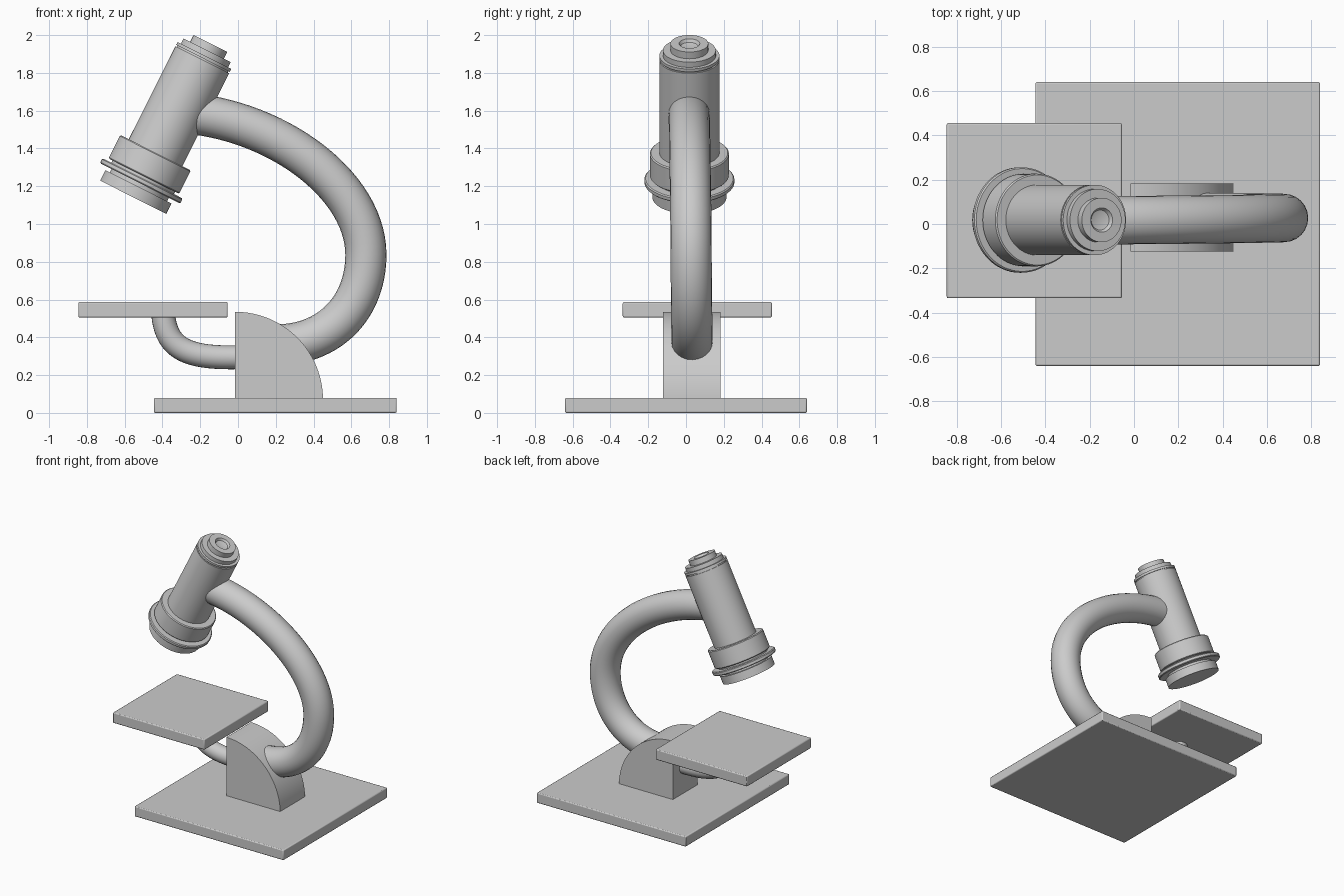
import bpy, bmesh, math
from mathutils import Vector, Matrix

cube = bpy.data.objects.get("Cube")
if cube:
    bpy.data.objects.remove(cube, do_unlink=True)

GREY = (0.6, 0.6, 0.6, 1)
grey = bpy.data.materials.new("plain grey")
grey.use_nodes = True
grey.diffuse_color = GREY
grey.node_tree.nodes["Principled BSDF"].inputs["Base Color"].default_value = GREY


def activate(obj):
    bpy.ops.object.select_all(action='DESELECT')
    obj.select_set(True)
    bpy.context.view_layer.objects.active = obj


def finish(name, bm):
    """Turn a bmesh into a named, shaded object."""
    bmesh.ops.recalc_face_normals(bm, faces=bm.faces)
    mesh = bpy.data.meshes.new(name)
    bm.to_mesh(mesh)
    bm.free()
    mesh.materials.append(grey)
    obj = bpy.data.objects.new(name, mesh)
    bpy.context.collection.objects.link(obj)
    activate(obj)
    bpy.ops.object.shade_smooth_by_angle(angle=math.radians(35))
    return obj


def slab(name, low, high):
    """Box between two corners with a fine bevel."""
    low, high = Vector(low), Vector(high)
    bm = bmesh.new()
    bmesh.ops.create_cube(bm, size=1, matrix=Matrix.Translation((low + high) / 2)
                          @ Matrix.Diagonal((*(high - low), 1)))
    obj = finish(name, bm)
    bevel = obj.modifiers.new("edge", 'BEVEL')
    bevel.width = 0.007
    bevel.segments = 2


def lathe(name, profile, matrix, steps=64):
    """Spin a (radius, height) profile about z, then place it."""
    bm = bmesh.new()
    verts = [bm.verts.new((r, 0, h)) for r, h in profile]
    edges = [bm.edges.new(pair) for pair in zip(verts, verts[1:])]
    bmesh.ops.spin(bm, geom=verts + edges, cent=(0, 0, 0), axis=(0, 0, 1),
                   angle=math.tau, steps=steps, use_merge=True)
    bmesh.ops.remove_doubles(bm, verts=bm.verts, dist=0.0001)
    bm.transform(matrix)
    return finish(name, bm)


def tube(name, radius, knots):
    """Round tube along a Bezier; each knot is (left handle, point, right handle)."""
    curve = bpy.data.curves.new(name, 'CURVE')
    curve.dimensions = '3D'
    curve.bevel_depth = radius
    curve.bevel_resolution = 10
    curve.resolution_u = 28
    curve.use_fill_caps = True
    spline = curve.splines.new('BEZIER')
    spline.bezier_points.add(len(knots) - 1)
    for point, (left, co, right) in zip(spline.bezier_points, knots):
        point.handle_left_type = point.handle_right_type = 'FREE'
        point.handle_left, point.co, point.handle_right = left, co, right
    curve.materials.append(grey)
    obj = bpy.data.objects.new(name, curve)
    bpy.context.collection.objects.link(obj)
    activate(obj)
    bpy.ops.object.convert(target='MESH')
    bpy.ops.object.shade_smooth_by_angle(angle=math.radians(35))


# Base plate and specimen stage
slab("base_plate", (-0.445, -0.64, 0), (0.84, 0.64, 0.08))
slab("stage", (-0.845, -0.335, 0.505), (-0.055, 0.455, 0.587))

# Quarter-round pivot block
bm = bmesh.new()
corner, radius, arc = Vector((-0.015, -0.123, 0.07)), 0.465, 32
ring = [bm.verts.new(corner)]
for i in range(arc + 1):
    a = math.pi / 2 * i / arc
    ring.append(bm.verts.new(corner + radius * Vector((math.cos(a), 0, math.sin(a)))))
face = bm.faces.new(ring)
side = bmesh.ops.extrude_face_region(bm, geom=[face])["geom"]
bmesh.ops.translate(bm, vec=(0, 0.306, 0),
                    verts=[v for v in side if isinstance(v, bmesh.types.BMVert)])
finish("pivot_block", bm)

# Large curved arm, from the head down into the block
tube("curved_arm", 0.109, [
    ((-0.4, 0.016, 1.59), (-0.28, 0.016, 1.588), (0.22, 0.018, 1.545)),
    ((0.677, 0.025, 1.2), (0.677, 0.027, 0.838), (0.677, 0.029, 0.57)),
    ((0.5, 0.032, 0.37), (0.22, 0.032, 0.36), (0.1, 0.032, 0.36))])

# Small bracket holding the stage
tube("stage_bracket", 0.063, [
    ((-0.4, 0.04, 0.6), (-0.397, 0.04, 0.53), (-0.38, 0.04, 0.34)),
    ((-0.28, 0.04, 0.285), (0.03, 0.04, 0.295), (0.1, 0.04, 0.295))])

# Tilted optical head, each part turned about the same axis
head = Matrix.Translation((-0.555, 0.018, 1.1416)) @ Matrix.Rotation(math.radians(26.7), 4, 'Y')
lathe("objective_lens", [(0, 0), (0.196, 0), (0.196, 0.062), (0.17, 0.062),
                         (0.17, 0.09), (0, 0.09)], head)
lathe("objective_ring", [(0, 0.082), (0.232, 0.082), (0.238, 0.088), (0.238, 0.106),
                         (0.232, 0.112), (0.185, 0.112), (0.185, 0.13), (0, 0.13)], head)
lathe("objective_collar", [(0, 0.125), (0.203, 0.125), (0.209, 0.131), (0.209, 0.258),
                           (0.203, 0.264), (0, 0.264)], head)
lathe("head_barrel", [(0, 0.25), (0.159, 0.25), (0.159, 0.815), (0.15, 0.815),
                      (0.15, 0.823), (0.159, 0.823), (0.159, 0.84), (0, 0.84)], head)
lathe("eyepiece", [(0, 0.835), (0.14, 0.835), (0.14, 0.871), (0.1, 0.871), (0.1, 0.911),
                   (0.055, 0.911), (0.045, 0.895), (0, 0.885)], head)
